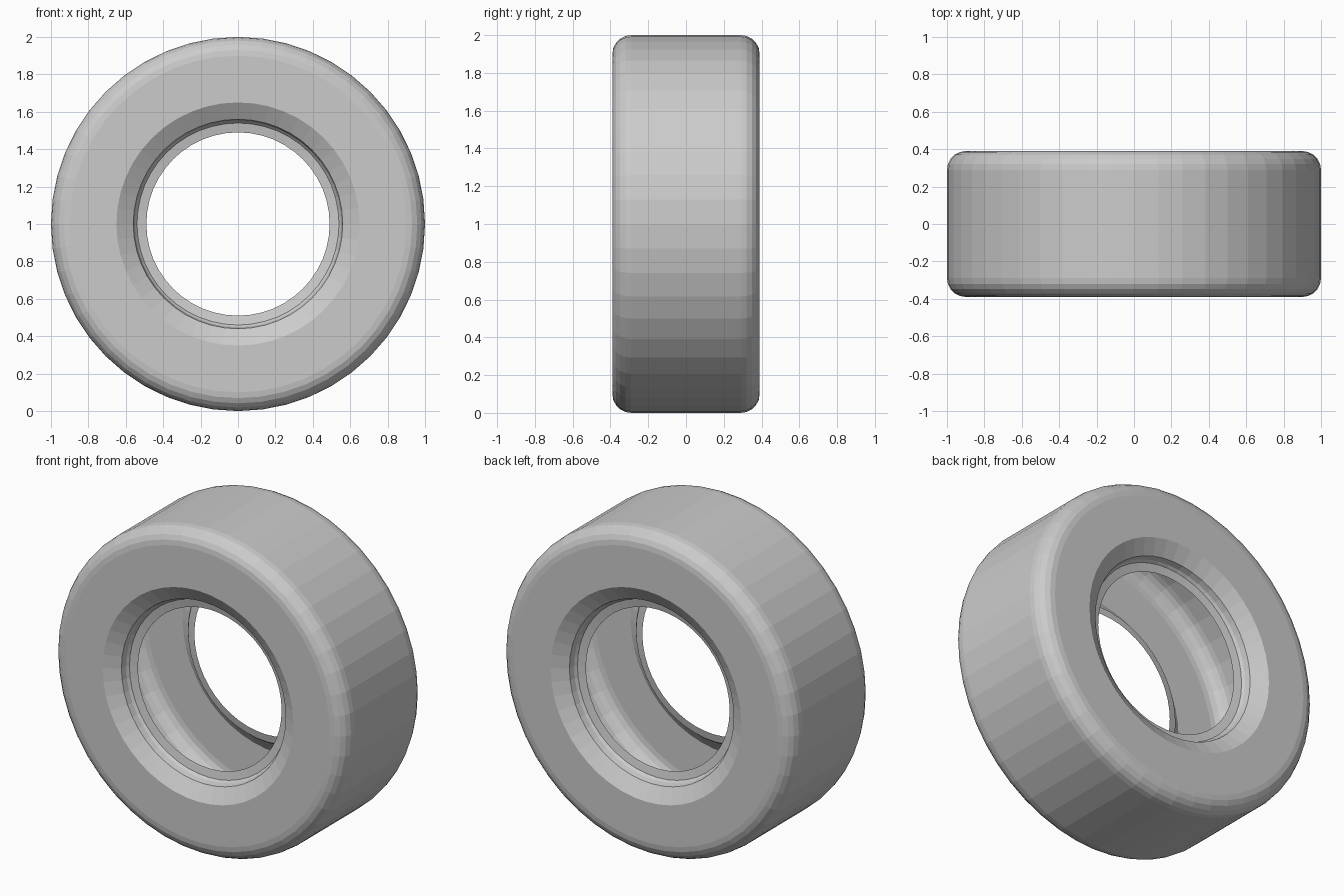
import bpy, bmesh
from math import sin, cos, pi

if "Cube" in bpy.data.objects:
    bpy.data.objects.remove(bpy.data.objects["Cube"])

SEGMENTS = 48


def half_profile():
    """(radius, distance from the middle) points from tread centre to rim hole."""
    pts = []
    # rounded shoulder between tread and sidewall
    for i in range(6):
        a = pi / 2 * i / 5
        pts.append((0.90 + 0.10 * cos(a), 0.29 + 0.10 * sin(a)))
    # flat sidewall, sloped chamfer, step and rounded bead ledge
    pts += [(0.65, 0.39), (0.56, 0.335), (0.552, 0.30),
            (0.54, 0.285), (0.515, 0.28), (0.49, 0.275)]
    return pts


def lathe(name, profile, segments):
    """Spin an open profile about the wheel axle (y) at height 1."""
    bm = bmesh.new()
    rings = []
    for r, y in profile:
        rings.append([bm.verts.new((r * sin(2 * pi * k / segments), y,
                                    1 + r * cos(2 * pi * k / segments)))
                      for k in range(segments)])
    for a, b in zip(rings, rings[1:]):
        for k in range(segments):
            n = (k + 1) % segments
            bm.faces.new((a[k], a[n], b[n], b[k]))
    bmesh.ops.recalc_face_normals(bm, faces=bm.faces)
    mesh = bpy.data.meshes.new(name)
    bm.to_mesh(mesh)
    bm.free()
    obj = bpy.data.objects.new(name, mesh)
    bpy.context.collection.objects.link(obj)
    return obj


# hollow tyre shell: mirrored half profile, front rim to back rim
half = half_profile()
profile = [(r, -y) for r, y in reversed(half)] + half
tyre = lathe("tyre", profile, SEGMENTS)
